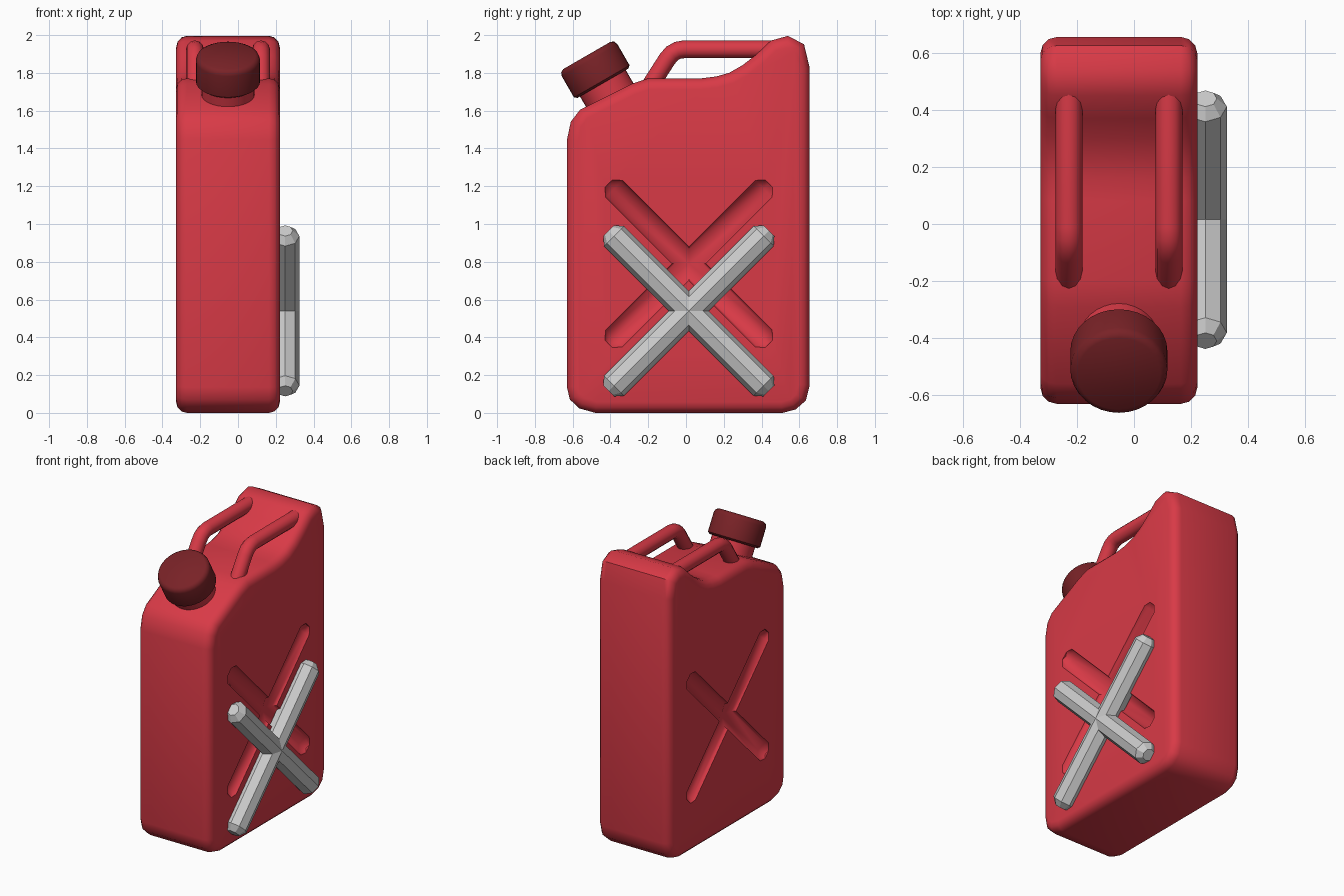
import bpy, bmesh
from math import radians, cos, sin, pi
from mathutils import Matrix

if "Cube" in bpy.data.objects:
    bpy.data.objects.remove(bpy.data.objects["Cube"])

CX = -0.053          # centre plane of the can
HALF = 0.275         # half thickness of the can


def material(name, rgb):
    m = bpy.data.materials.new(name)
    m.diffuse_color = (*rgb, 1)
    m.use_nodes = True
    m.node_tree.nodes["Principled BSDF"].inputs["Base Color"].default_value = m.diffuse_color
    return m


RED = material("red", (0.69, 0.042, 0.062))
DARK = material("dark_red", (0.19, 0.016, 0.02))


def add_object(name, data, mat=None):
    ob = bpy.data.objects.new(name, data)
    bpy.context.collection.objects.link(ob)
    if mat:
        data.materials.append(mat)
    return ob


def from_bmesh(name, bm, mat=None):
    bmesh.ops.recalc_face_normals(bm, faces=bm.faces)
    me = bpy.data.meshes.new(name)
    bm.to_mesh(me)
    bm.free()
    return add_object(name, me, mat)


def activate(ob):
    bpy.ops.object.select_all(action='DESELECT')
    ob.select_set(True)
    bpy.context.view_layer.objects.active = ob


def smooth(ob, angle=40):
    activate(ob)
    bpy.ops.object.shade_smooth_by_angle(angle=radians(angle))


def boolean(ob, other, operation):
    mod = ob.modifiers.new("bool", 'BOOLEAN')
    mod.operation, mod.object, mod.solver = operation, other, 'EXACT'
    activate(ob)
    bpy.ops.object.modifier_apply(modifier=mod.name)
    bpy.data.objects.remove(other)


def lathe(name, profile, sides, place, tilt, mat=None):
    """Closed solid from (radius, height) rings, tilted about x."""
    bm = bmesh.new()
    rings = [[bm.verts.new((r * cos(2 * pi * i / sides), r * sin(2 * pi * i / sides), h))
              for i in range(sides)] for r, h in profile]
    for a, b in zip(rings, rings[1:]):
        for i in range(sides):
            j = (i + 1) % sides
            bm.faces.new((a[i], a[j], b[j], b[i]))
    bm.faces.new(rings[0])
    bm.faces.new(rings[-1])
    bm.transform(Matrix.Translation(place) @ Matrix.Rotation(radians(tilt), 4, 'X'))
    return from_bmesh(name, bm, mat)


def cross(name, x, z):
    """Two crossed octagonal rods with chamfered ends."""
    rod = [(0.04, -0.6), (0.075, -0.56), (0.075, 0.56), (0.04, 0.6)]
    a = lathe(name, rod, 8, (x, 0.015, z), 45)
    b = lathe(name + "_arm", rod, 8, (x, 0.015, z), -45)
    boolean(a, b, 'UNION')
    return a


# Can body: side profile extruded across x with rounded rims
outline = [(-0.63, 0.14), (-0.615, 0.075), (-0.565, 0.028), (-0.48, 0.004),
           (0.51, 0.004), (0.58, 0.022), (0.635, 0.07), (0.655, 0.15),
           (0.655, 1.83), (0.625, 1.955), (0.54, 2.0), (0.45, 1.975),
           (0.37, 1.90), (0.30, 1.845), (0.23, 1.805), (0.16, 1.785),
           (0.08, 1.775), (-0.2, 1.775), (-0.29, 1.745), (-0.56, 1.61),
           (-0.61, 1.545), (-0.63, 1.45)]
bm = bmesh.new()
face = bm.faces.new([bm.verts.new((CX - HALF, y, z)) for y, z in outline])
ext = bmesh.ops.extrude_face_region(bm, geom=[face], use_keep_orig=True)
bmesh.ops.translate(bm, vec=(2 * HALF, 0, 0),
                    verts=[v for v in ext["geom"] if isinstance(v, bmesh.types.BMVert)])
rims = [e for e in bm.edges if abs(e.verts[0].co.x - e.verts[1].co.x) < 1e-4]
bmesh.ops.recalc_face_normals(bm, faces=bm.faces)
bmesh.ops.bevel(bm, geom=rims, offset=0.058, segments=3, profile=0.5,
                affect='EDGES', clamp_overlap=False)
bm.verts.ensure_lookup_table()
low = min(v.co.z for v in bm.verts)
bm.transform(Matrix.Translation((0, 0, -low)))
body = from_bmesh("can_body", bm, RED)

# Cross-shaped grooves pressed into both sides
for side in (1, -1):
    boolean(body, cross("groove_cutter", CX + side * (HALF + 0.028), 0.79), 'DIFFERENCE')
smooth(body, 46)

# Loose grey cross on the right side
cross("side_cross", 0.25, 0.54)

# Spout neck and screw cap
spout = (CX, -0.44, 1.745)
smooth(lathe("spout_neck", [(0.14, -0.22), (0.14, 0.05)], 32, spout, 30, RED))
cap = [(0.155, 0.0), (0.17, 0.012), (0.17, 0.14), (0.163, 0.16), (0.145, 0.17)]
smooth(lathe("spout_cap", cap, 32, spout, 30, DARK), 50)

# Pair of carrying handles
path = [(-0.21, 1.70), (-0.10, 1.872), (-0.075, 1.902), (-0.045, 1.919),
        (-0.01, 1.925), (0.5, 1.925)]
for side, label in ((-1, "left"), (1, "right")):
    cu = bpy.data.curves.new("handle_" + label, 'CURVE')
    cu.dimensions = '3D'
    cu.bevel_depth, cu.bevel_resolution, cu.use_fill_caps = 0.047, 4, True
    sp = cu.splines.new('POLY')
    sp.points.add(len(path) - 1)
    for p, (y, z) in zip(sp.points, path):
        p.co = (CX + side * 0.175, y, z, 1)
    handle = add_object("handle_" + label, cu, RED)
    activate(handle)
    bpy.ops.object.convert(target='MESH')
    smooth(bpy.context.view_layer.objects.active)
